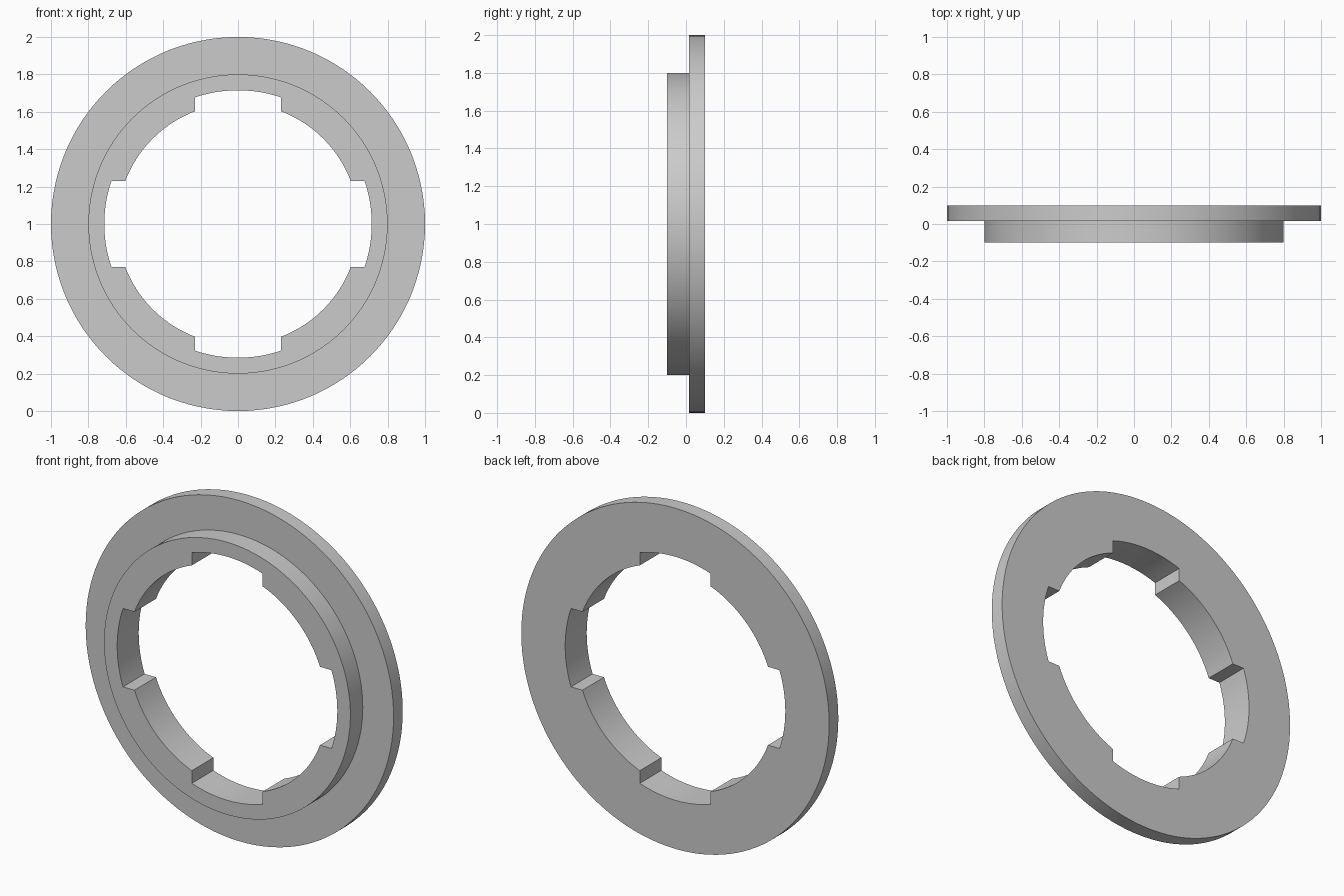
import bpy
import bmesh
from math import asin, cos, sin, pi, radians

cube = bpy.data.objects.get("Cube")
if cube:
    bpy.data.objects.remove(cube, do_unlink=True)

FLANGE_R, HUB_R = 1.0, 0.8
BORE_R, SLOT_R, SLOT_HALF = 0.645, 0.715, 0.23
FRONT, STEP, BACK = -0.1, 0.015, 0.1
SLOT_STEPS, BORE_STEPS = 12, 18


def arc(start, end, radius, steps):
    """Points (angle, radius) along an arc, both ends included."""
    return [(start + (end - start) * i / steps, radius) for i in range(steps + 1)]


# Bore outline: four parallel-sided slots joined by arcs of the smaller radius
slot_a = asin(SLOT_HALF / SLOT_R)
bore_a = asin(SLOT_HALF / BORE_R)
bore = []
for k in range(4):
    mid = k * pi / 2
    bore += arc(mid - slot_a, mid + slot_a, SLOT_R, SLOT_STEPS)
    bore += arc(mid + bore_a, mid + pi / 2 - bore_a, BORE_R, BORE_STEPS)

# Stepped cross-section; None follows the slotted bore
section = [(None, FRONT), (HUB_R, FRONT), (HUB_R, STEP),
           (FLANGE_R, STEP), (FLANGE_R, BACK), (None, BACK)]

bm = bmesh.new()
rings = []
for radius, y in section:
    rings.append([bm.verts.new(((radius or r) * cos(a), y, 1 + (radius or r) * sin(a)))
                  for a, r in bore])
for j, ring in enumerate(rings):
    following = rings[(j + 1) % len(rings)]
    for i in range(len(bore)):
        n = (i + 1) % len(bore)
        bm.faces.new((ring[i], ring[n], following[n], following[i]))
bmesh.ops.recalc_face_normals(bm, faces=bm.faces)

mesh = bpy.data.meshes.new("flanged_ring")
bm.to_mesh(mesh)
bm.free()
ring_obj = bpy.data.objects.new("flanged_ring", mesh)
bpy.context.collection.objects.link(ring_obj)

# Plain grey material
grey = bpy.data.materials.new("light_grey")
grey.use_nodes = True
colour = (0.6, 0.6, 0.6, 1)
grey.diffuse_color = colour
grey.node_tree.nodes["Principled BSDF"].inputs["Base Color"].default_value = colour
mesh.materials.append(grey)

# Smooth round walls, crisp corners
bpy.ops.object.select_all(action='DESELECT')
ring_obj.select_set(True)
bpy.context.view_layer.objects.active = ring_obj
bpy.ops.object.shade_smooth_by_angle(angle=radians(30))
